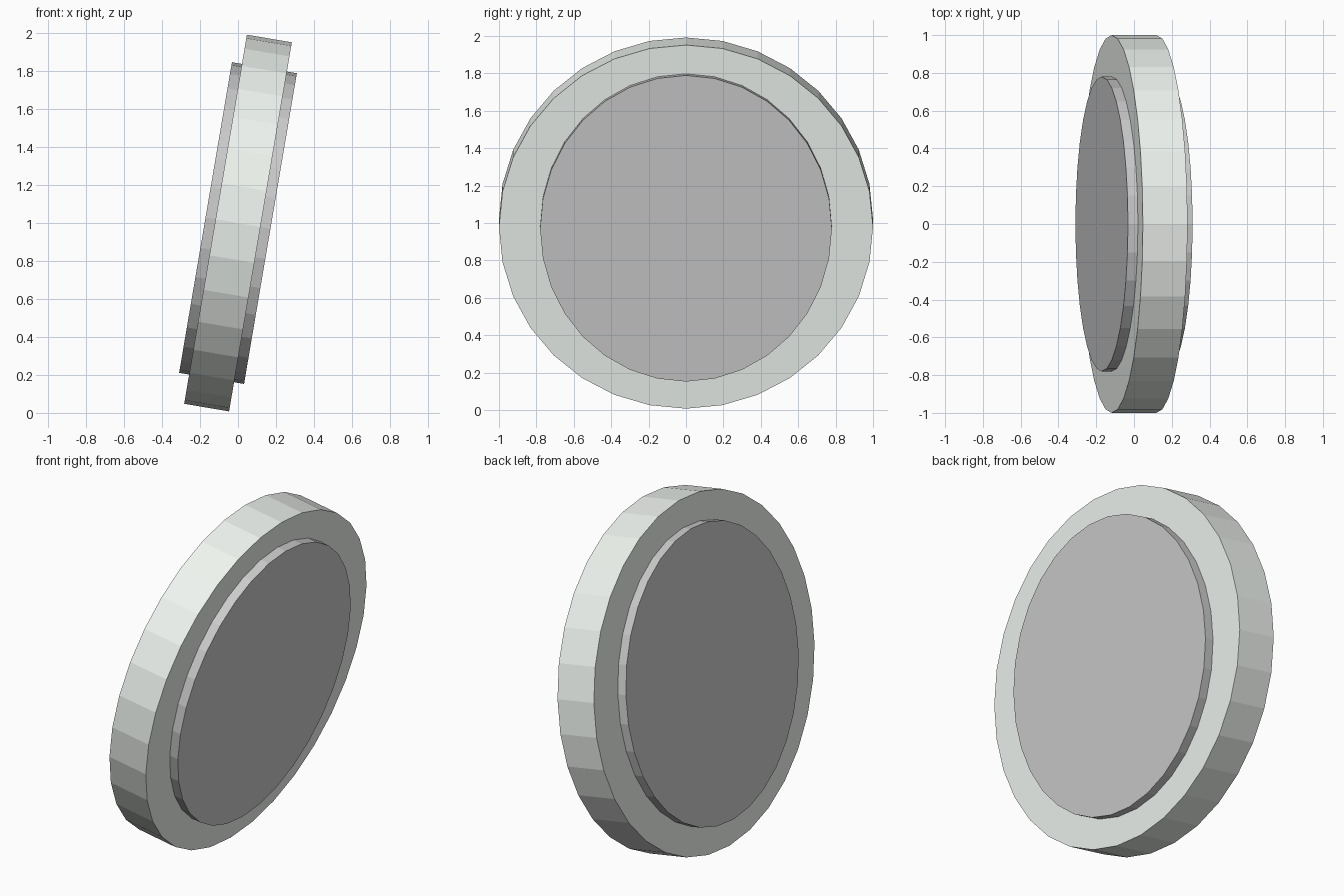
import bpy, bmesh, math
from mathutils import Matrix

if "Cube" in bpy.data.objects:
    bpy.data.objects.remove(bpy.data.objects["Cube"])

TILT = math.radians(9.65)
CENTRE_Z = 1.0


def tilted_disc(name, thickness, half_width, half_height, colour=None):
    """Flat-shaded 32-sided disc facing along x, leaning towards +x."""
    bm = bmesh.new()
    bmesh.ops.create_cone(bm, cap_ends=True, cap_tris=False, segments=32,
                          radius1=1, radius2=1, depth=1)
    shape = (Matrix.Translation((0, 0, CENTRE_Z))
             @ Matrix.Rotation(TILT, 4, 'Y')
             @ Matrix.Diagonal((thickness, half_width, half_height, 1))
             @ Matrix.Rotation(math.pi / 2, 4, 'Y'))
    bm.transform(shape)
    bmesh.ops.recalc_face_normals(bm, faces=bm.faces)
    mesh = bpy.data.meshes.new(name)
    bm.to_mesh(mesh)
    bm.free()
    obj = bpy.data.objects.new(name, mesh)
    bpy.context.collection.objects.link(obj)
    if colour:
        mat = bpy.data.materials.new(name + "_colour")
        mat.diffuse_color = colour
        mat.use_nodes = True
        mat.node_tree.nodes["Principled BSDF"].inputs["Base Color"].default_value = mat.diffuse_color
        mesh.materials.append(mat)
    return obj


# Wide outer rim
tilted_disc("outer_rim", 0.24, 1.0, 0.986, (0.87, 0.91, 0.87, 1))
# Thicker, narrower core showing on both faces
tilted_disc("inner_core", 0.347, 0.78, 0.83)
